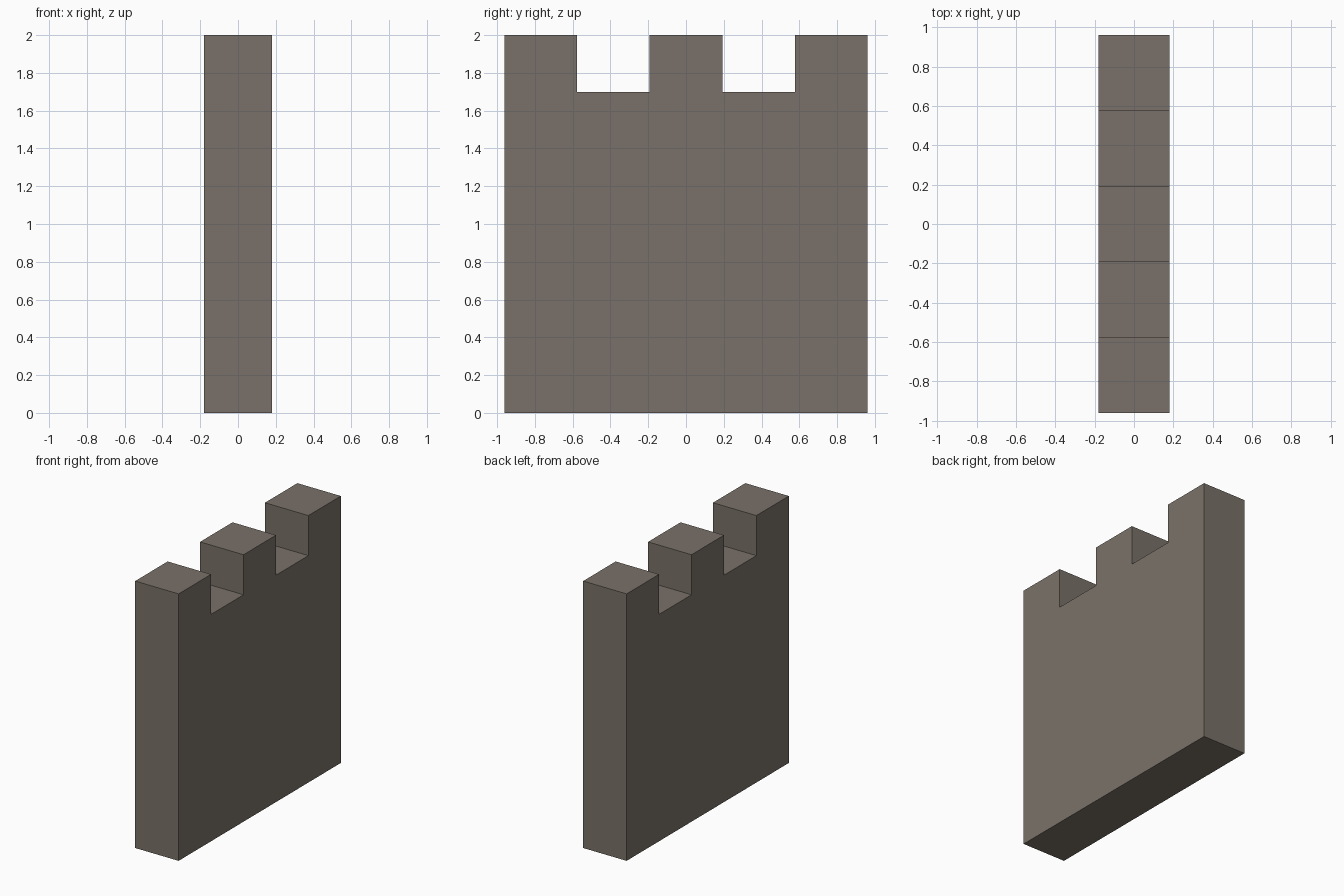
import bpy, bmesh

if "Cube" in bpy.data.objects:
    bpy.data.objects.remove(bpy.data.objects["Cube"])

HALF_T, HALF_W, TOP, NOTCH = 0.18, 0.96, 2.0, 1.7
SEGMENTS = 5  # merlon, gap, merlon, gap, merlon

stone = bpy.data.materials.new("grey_brown_stone")
stone.diffuse_color = (0.195, 0.167, 0.142, 1)
stone.use_nodes = True
stone.node_tree.nodes["Principled BSDF"].inputs["Base Color"].default_value = stone.diffuse_color

# Battlement outline in the y-z plane
step = 2 * HALF_W / SEGMENTS
outline = [(HALF_W, 0), (-HALF_W, 0)]
for i in range(SEGMENTS):
    z = NOTCH if i % 2 else TOP
    y = -HALF_W + i * step
    outline += [(y, z), (y + step, z)]

# Wall: outline extruded through its thickness
bm = bmesh.new()
face = bm.faces.new([bm.verts.new((-HALF_T, y, z)) for y, z in outline])
ext = bmesh.ops.extrude_face_region(bm, geom=[face], use_keep_orig=True)
moved = [v for v in ext["geom"] if isinstance(v, bmesh.types.BMVert)]
bmesh.ops.translate(bm, vec=(2 * HALF_T, 0, 0), verts=moved)
bmesh.ops.recalc_face_normals(bm, faces=bm.faces[:])

mesh = bpy.data.meshes.new("battlement_wall")
bm.to_mesh(mesh)
bm.free()
mesh.materials.append(stone)
wall = bpy.data.objects.new("battlement_wall", mesh)
bpy.context.collection.objects.link(wall)
